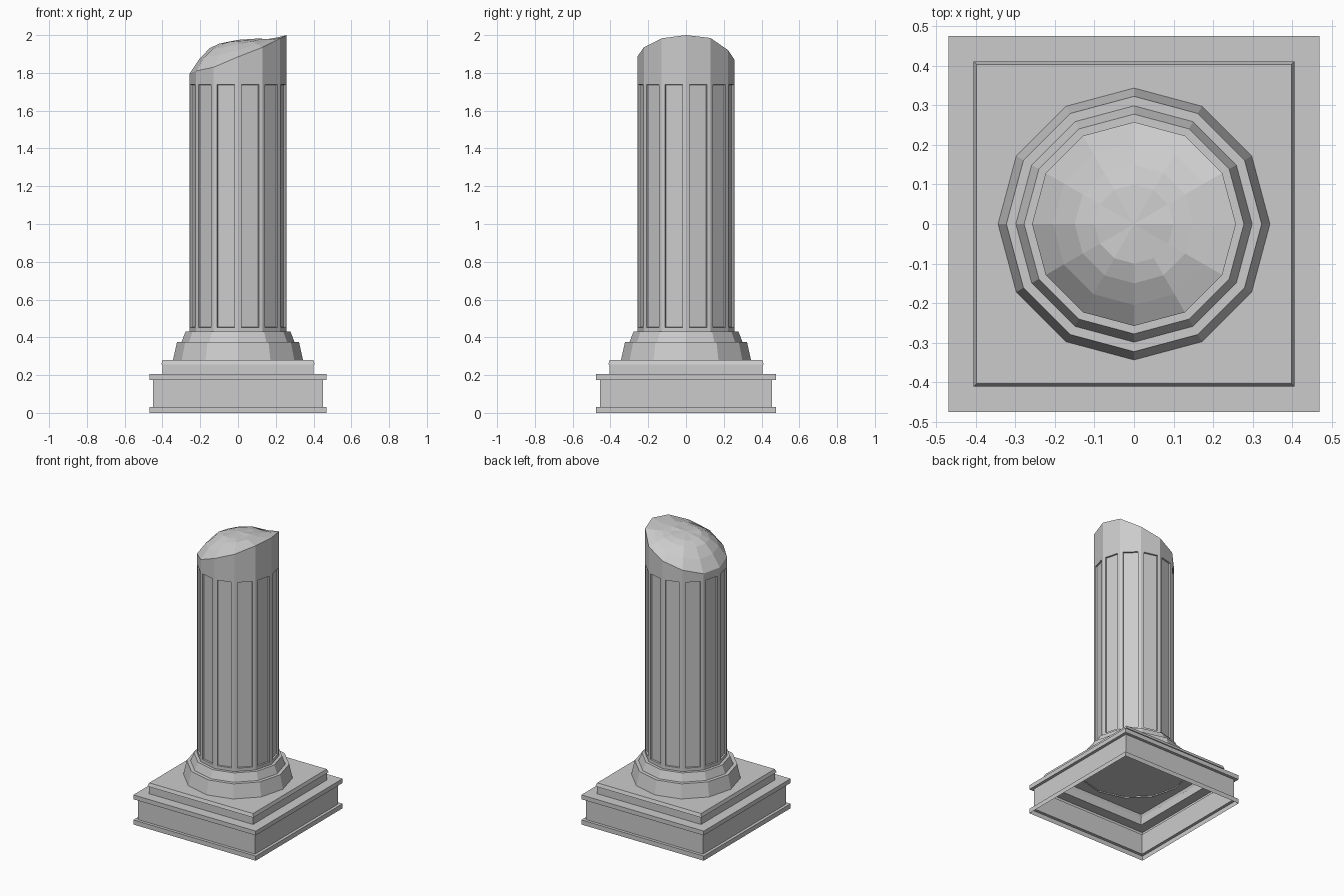
import bpy, bmesh, math, random

if "Cube" in bpy.data.objects:
    bpy.data.objects.remove(bpy.data.objects["Cube"])

random.seed(4)
SIDES = 12


def make_object(name, bm):
    bmesh.ops.recalc_face_normals(bm, faces=bm.faces[:])
    mesh = bpy.data.meshes.new(name)
    bm.to_mesh(mesh)
    bm.free()
    obj = bpy.data.objects.new(name, mesh)
    bpy.context.collection.objects.link(obj)
    return obj


def loft(bm, rings):
    """Bridge successive closed rings of points; returns vertex rings and face bands."""
    vs = [[bm.verts.new(p) for p in ring] for ring in rings]
    bands = []
    for a, b in zip(vs, vs[1:]):
        n = len(a)
        bands.append([bm.faces.new((a[i], a[(i + 1) % n], b[(i + 1) % n], b[i]))
                      for i in range(n)])
    return vs, bands


def square(hx, hy, z):
    return [(-hx, -hy, z), (hx, -hy, z), (hx, hy, z), (-hx, hy, z)]


def polygon(r, zs):
    if not isinstance(zs, (list, tuple)):
        zs = [zs] * SIDES
    return [(r * math.cos(math.tau * i / SIDES), r * math.sin(math.tau * i / SIDES), zs[i])
            for i in range(SIDES)]


# Square stepped plinth, a shell open underneath
bm = bmesh.new()
profile = [(0.469, 0), (0.469, 0.032), (0.449, 0.032), (0.449, 0.175), (0.469, 0.175),
           (0.469, 0.205), (0.399, 0.205), (0.399, 0.257), (0.406, 0.257), (0.398, 0.28)]
vs, _ = loft(bm, [square(r, r * 1.014, z) for r, z in profile])
bm.faces.new(vs[-1])
make_object("plinth", bm)

# Twelve-sided stepped column base
bm = bmesh.new()
profile = [(0.345, 0.272), (0.344, 0.28), (0.323, 0.375), (0.299, 0.375),
           (0.278, 0.43), (0.25, 0.43)]
loft(bm, [polygon(r, z) for r, z in profile])
make_object("column_base", bm)

# Shaft with uneven broken rim and a rough domed break
bm = bmesh.new()
rim = [2.0, 1.985, 1.92, 1.868, 1.825, 1.79, 1.793, 1.81, 1.83, 1.885, 1.935, 1.983]
R, PEAK = 0.258, 1.975
rings = [polygon(R, 0.42), polygon(R, 0.433), polygon(R, 1.757), polygon(R, rim)]
for r, f in [(0.205, 0.42), (0.15, 0.74), (0.1, 0.89)]:
    rings.append(polygon(r, [z + (PEAK - z) * f + random.uniform(-0.005, 0.005) for z in rim]))
vs, bands = loft(bm, rings)
tip = bm.verts.new((0, 0, PEAK))
for i in range(SIDES):
    bm.faces.new((vs[-1][i], vs[-1][(i + 1) % SIDES], tip))

# Recessed panel on each side of the shaft
bm.normal_update()
bmesh.ops.inset_individual(bm, faces=bands[1], thickness=0.027, depth=0)
bmesh.ops.inset_individual(bm, faces=bands[1], thickness=0.002, depth=-0.01)
make_object("broken_shaft", bm)
